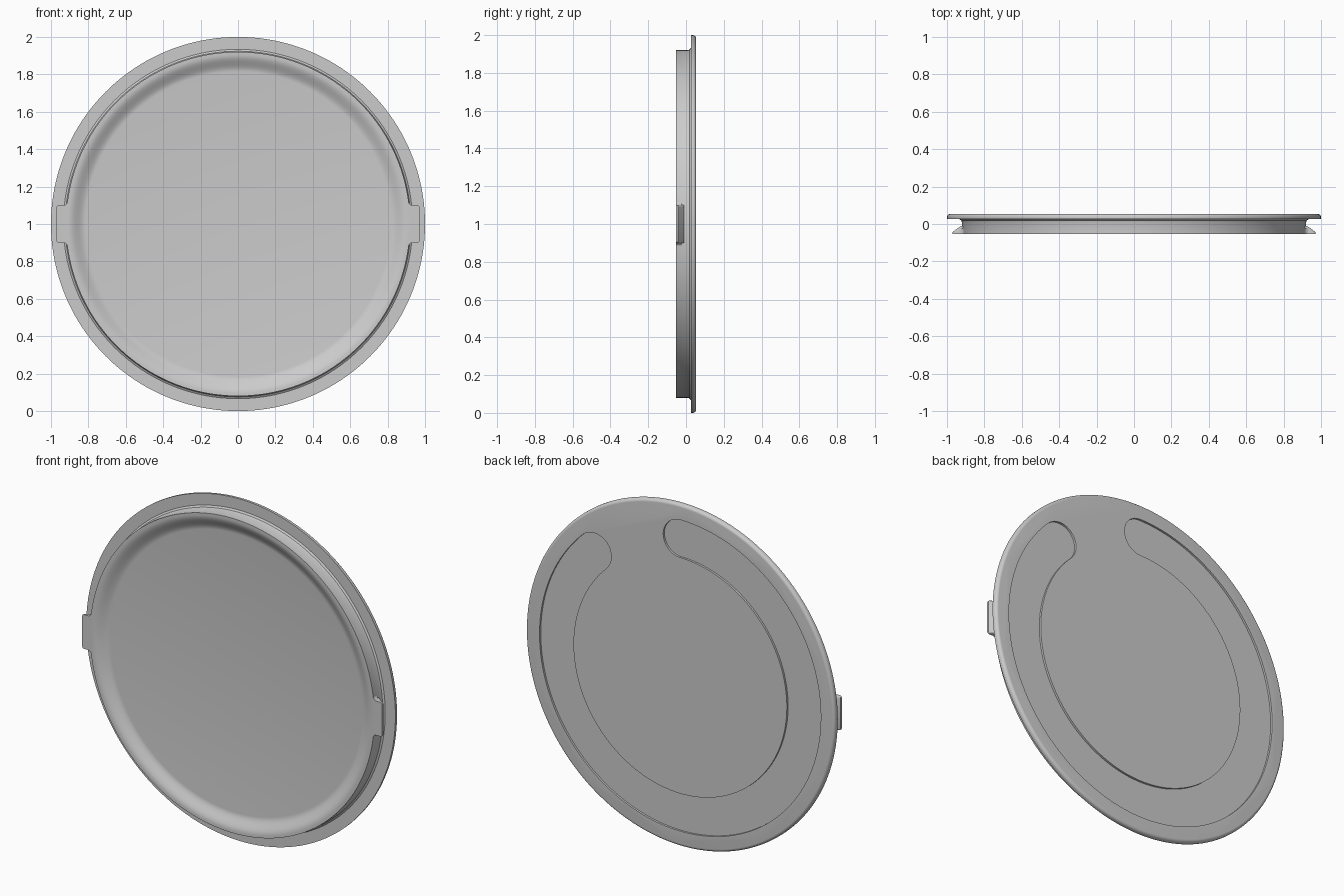
import bpy, bmesh, math

if "Cube" in bpy.data.objects:
    bpy.data.objects.remove(bpy.data.objects["Cube"], do_unlink=True)

grey = bpy.data.materials.new("plain grey")
grey.use_nodes = True
colour = (0.6, 0.6, 0.6, 1)
grey.diffuse_color = colour
grey.node_tree.nodes["Principled BSDF"].inputs["Base Color"].default_value = colour

FRONT, BACK, MID = -0.054, 0.054, 1.0
SEGMENTS = 160


def finish(bm, name):
    bmesh.ops.recalc_face_normals(bm, faces=bm.faces)
    mesh = bpy.data.meshes.new(name)
    bm.to_mesh(mesh)
    bm.free()
    mesh.materials.append(grey)
    obj = bpy.data.objects.new(name, mesh)
    bpy.context.collection.objects.link(obj)
    return obj


def smooth(obj):
    bpy.ops.object.select_all(action='DESELECT')
    obj.select_set(True)
    bpy.context.view_layer.objects.active = obj
    bpy.ops.object.shade_smooth_by_angle(angle=math.radians(32))


def lathe(profile, name):
    """Spin (radius, y) points round the y axis and cap both ends."""
    bm = bmesh.new()
    rings = []
    for r, y in profile:
        angles = [2 * math.pi * i / SEGMENTS for i in range(SEGMENTS)]
        rings.append([bm.verts.new((r * math.sin(a), y, MID + r * math.cos(a))) for a in angles])
    for a, b in zip(rings, rings[1:]):
        for i in range(SEGMENTS):
            j = (i + 1) % SEGMENTS
            bm.faces.new((a[i], a[j], b[j], b[i]))
    bm.faces.new(rings[0])
    bm.faces.new(rings[-1])
    return finish(bm, name)


def prism(outline, direction, name):
    """Extrude a flat outline along a direction."""
    bm = bmesh.new()
    face = bm.faces.new([bm.verts.new(p) for p in outline])
    top = bmesh.ops.extrude_face_region(bm, geom=[face])["geom"]
    bmesh.ops.translate(bm, vec=direction, verts=[v for v in top if isinstance(v, bmesh.types.BMVert)])
    return finish(bm, name)


# Lid: dished front, upright collar, wide flange with a rounded back edge
profile = []
for i in range(9):
    t = i / 8
    profile.append((0.815 + 0.09 * t, -0.018 + (FRONT + 0.018) * t * t * (3 - 2 * t)))
profile += [(0.92, FRONT), (0.92, 0.008), (0.924, 0.019), (0.934, 0.026), (1, 0.026)]
for i in range(7):
    a = math.pi / 2 * i / 6
    profile.append((0.982 + 0.018 * math.cos(a), BACK - 0.018 + 0.018 * math.sin(a)))
lid = lathe(profile, "lid")

# C-shaped recess with round ends, cut into the back
RADIUS, HALF = 0.8, 0.11
start, end = math.radians(44), math.radians(360)


def polar(r, a):
    return r * math.sin(a), r * math.cos(a)


def arc(centre, r, a0, a1, steps):
    return [(centre[0] + p[0], centre[1] + p[1])
            for p in (polar(r, a0 + (a1 - a0) * i / steps) for i in range(steps))]


path = arc((0, 0), RADIUS + HALF, start, end, 140)
path += arc(polar(RADIUS, end), HALF, end, end + math.pi, 16)
path += arc((0, 0), RADIUS - HALF, end, start, 140)
path += arc(polar(RADIUS, start), HALF, start + math.pi, start + 2 * math.pi, 16)
cutter = prism([(x, BACK - 0.012, MID + z) for x, z in path], (0, 0.05, 0), "recess_cutter")
cutter.hide_render = True

cut = lid.modifiers.new("recess", 'BOOLEAN')
cut.operation, cut.object, cut.solver = 'DIFFERENCE', cutter, 'EXACT'
bpy.context.view_layer.objects.active = lid
bpy.ops.object.modifier_apply(modifier=cut.name)
bpy.data.objects.remove(cutter, do_unlink=True)
smooth(lid)

# Wedge-shaped snap tabs on both sides, flush with the front rim
for side, name in ((1, "left_tab"), (-1, "right_tab")):
    section = [(0.908, FRONT), (0.97, FRONT), (0.97, -0.043), (0.925, -0.01), (0.908, -0.01)]
    tab = prism([(side * x, y, MID - 0.1) for x, y in section], (0, 0, 0.2), name)
    bm = bmesh.new()
    bm.from_mesh(tab.data)
    ends = [e for e in bm.edges
            if abs(e.verts[0].co.z - e.verts[1].co.z) < 0.01
            and all(abs(v.co.x) > 0.92 for v in e.verts)]
    bmesh.ops.bevel(bm, geom=ends, offset=0.01, segments=3, profile=0.5, affect='EDGES')
    bm.to_mesh(tab.data)
    bm.free()
    smooth(tab)

    # Small fillets where each tab meets the collar
    for up in (1, -1):
        curve = [(0.908, 0.098), (0.935, 0.098), (0.922, 0.103), (0.914, 0.112), (0.908, 0.125)]
        fillet = prism([(side * x, FRONT, MID + up * z) for x, z in curve], (0, 0.03, 0),
                       f"{name}_{'upper' if up > 0 else 'lower'}_fillet")
        smooth(fillet)
